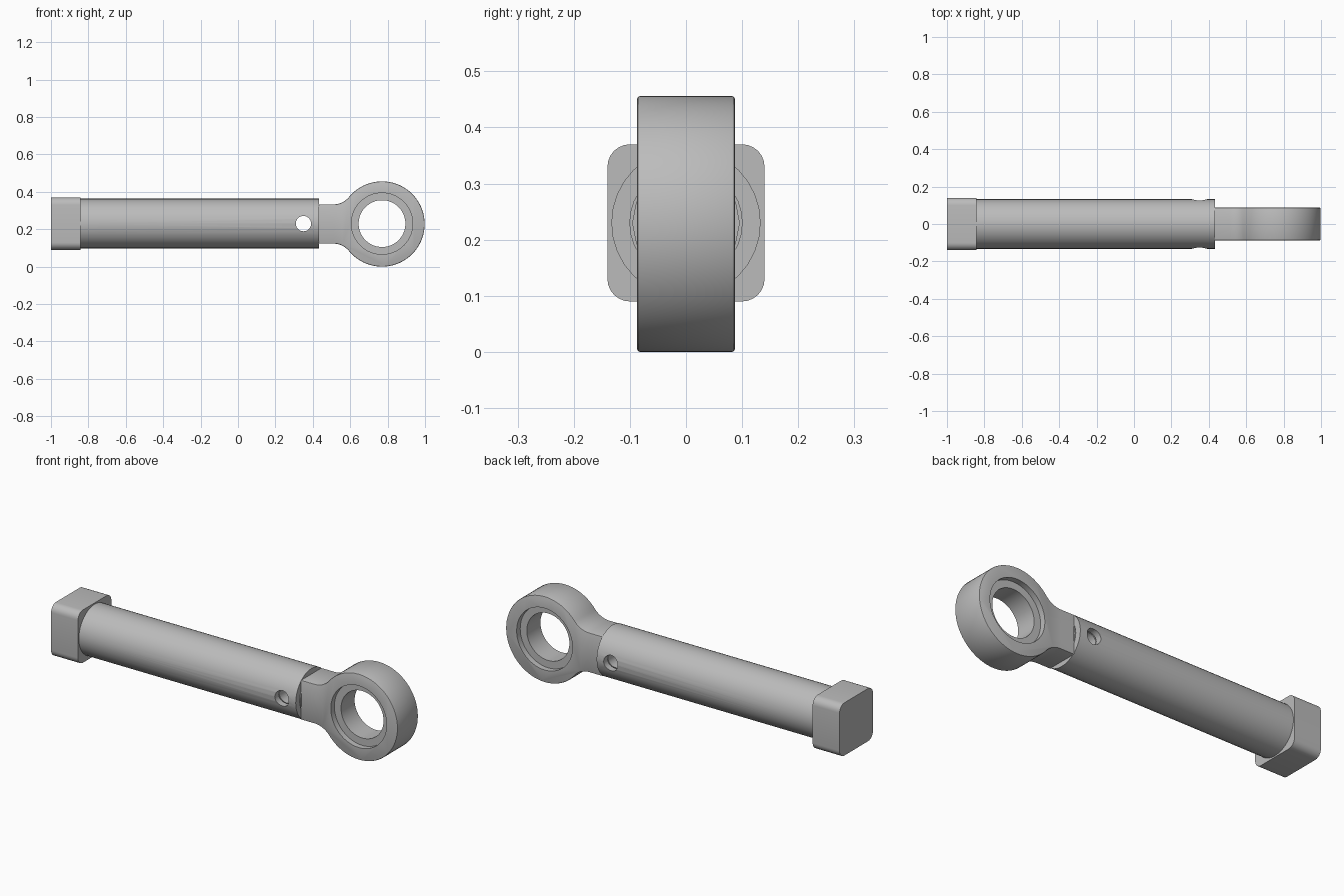
import bpy, bmesh, math
from mathutils import Matrix

if "Cube" in bpy.data.objects:
    bpy.data.objects.remove(bpy.data.objects["Cube"], do_unlink=True)

AXIS_Z = 0.23          # height of the rod axis
EYE_X, EYE_R = 0.77, 0.228
NECK_H, EYE_W = 0.105, 0.087

steel = bpy.data.materials.new("grey steel")
steel.use_nodes = True
steel.diffuse_color = (0.5, 0.5, 0.5, 1)
steel.node_tree.nodes["Principled BSDF"].inputs["Base Color"].default_value = (0.5, 0.5, 0.5, 1)


def make_object(name, bm):
    bmesh.ops.recalc_face_normals(bm, faces=bm.faces)
    mesh = bpy.data.meshes.new(name)
    bm.to_mesh(mesh)
    bm.free()
    mesh.materials.append(steel)
    obj = bpy.data.objects.new(name, mesh)
    bpy.context.collection.objects.link(obj)
    return obj


def cylinder(name, axis, radius, start, end, x=0, sides=32):
    """Cylinder along x on the rod axis, or along y at the given x."""
    bm = bmesh.new()
    bmesh.ops.create_cone(bm, cap_ends=True, segments=sides, radius1=radius,
                          radius2=radius, depth=end - start)
    mid = (start + end) / 2
    if axis == "X":
        place = Matrix.Translation((mid, 0, AXIS_Z)) @ Matrix.Rotation(math.pi / 2, 4, "Y")
    else:
        place = Matrix.Translation((x, mid, AXIS_Z)) @ Matrix.Rotation(math.pi / 2, 4, "X")
    bm.transform(place)
    return make_object(name, bm)


def cut(obj, *cutters):
    for cutter in cutters:
        mod = obj.modifiers.new("cut", "BOOLEAN")
        mod.operation, mod.solver, mod.object = "DIFFERENCE", "EXACT", cutter
        bpy.context.view_layer.objects.active = obj
        bpy.ops.object.modifier_apply(modifier=mod.name)
        bpy.data.objects.remove(cutter, do_unlink=True)


def pin_cutter():
    return cylinder("pin_cutter", "Y", 0.041, -0.3, 0.3, x=0.35)


# Square end block with rounded long edges and a bolt hole
bm = bmesh.new()
bmesh.ops.create_cube(bm, size=1)
bm.transform(Matrix.Translation((-0.921, 0, AXIS_Z)) @ Matrix.Diagonal((0.158, 0.28, 0.28, 1)))
long_edges = [e for e in bm.edges if abs(e.verts[0].co.x - e.verts[1].co.x) > 0.1]
bmesh.ops.bevel(bm, geom=long_edges, offset=0.04, segments=6, profile=0.5, affect="EDGES")
block = make_object("end_block", bm)
cut(block, cylinder("bolt_cutter", "X", 0.05, -1.1, -0.8))

# Hollow tube with a cross pin hole
tube = cylinder("tube", "X", 0.133, -0.845, 0.432)
cut(tube, cylinder("bolt_cutter", "X", 0.05, -0.9, 0.1),
    cylinder("bore_cutter", "X", 0.1, 0.15, 0.5), pin_cutter())

# Round shank inside the tube
shank = cylinder("shank", "X", 0.096, 0.2, 0.434, sides=16)
cut(shank, pin_cutter())

# Rod eye: outline of neck, fillet and ring, extruded across y
fillet_x = 0.51
dx = EYE_X - fillet_x
fillet_r = (dx**2 + NECK_H**2 - EYE_R**2) / (2 * (EYE_R - NECK_H))
slope = math.atan2(NECK_H + fillet_r, dx)
upper = [(0.43, NECK_H)]
for i in range(11):
    a = -math.pi / 2 + (math.pi / 2 - slope) * i / 10
    upper.append((fillet_x + fillet_r * math.cos(a), NECK_H + fillet_r + fillet_r * math.sin(a)))
for i in range(1, 29):
    a = (math.pi - slope) * (1 - i / 28)
    upper.append((EYE_X + EYE_R * math.cos(a), EYE_R * math.sin(a)))
outline = upper + [(x, -z) for x, z in reversed(upper[:-1])]

bm = bmesh.new()
face = bm.faces.new([bm.verts.new((x, -EYE_W, AXIS_Z - 0.002 + z)) for x, z in outline])
moved = bmesh.ops.extrude_face_region(bm, geom=[face])["geom"]
bmesh.ops.translate(bm, vec=(0, 2 * EYE_W, 0),
                    verts=[v for v in moved if isinstance(v, bmesh.types.BMVert)])
rim = [e for e in bm.edges if abs(e.verts[0].co.y - e.verts[1].co.y) < 0.01
       and max(v.co.x for v in e.verts) > 0.44]
bmesh.ops.bevel(bm, geom=rim, offset=0.005, segments=2, profile=0.5, affect="EDGES")
eye = make_object("rod_eye", bm)
cut(eye, cylinder("eye_cutter", "Y", 0.125, -0.2, 0.2, x=EYE_X, sides=64),
    cylinder("front_recess_cutter", "Y", 0.164, -0.2, -0.057, x=EYE_X, sides=64),
    cylinder("back_recess_cutter", "Y", 0.164, 0.057, 0.2, x=EYE_X, sides=64))

# Smooth the round surfaces, keep hard edges
bpy.ops.object.select_all(action="DESELECT")
for obj in (block, tube, shank, eye):
    obj.select_set(True)
bpy.context.view_layer.objects.active = eye
bpy.ops.object.shade_smooth_by_angle(angle=math.radians(32))
